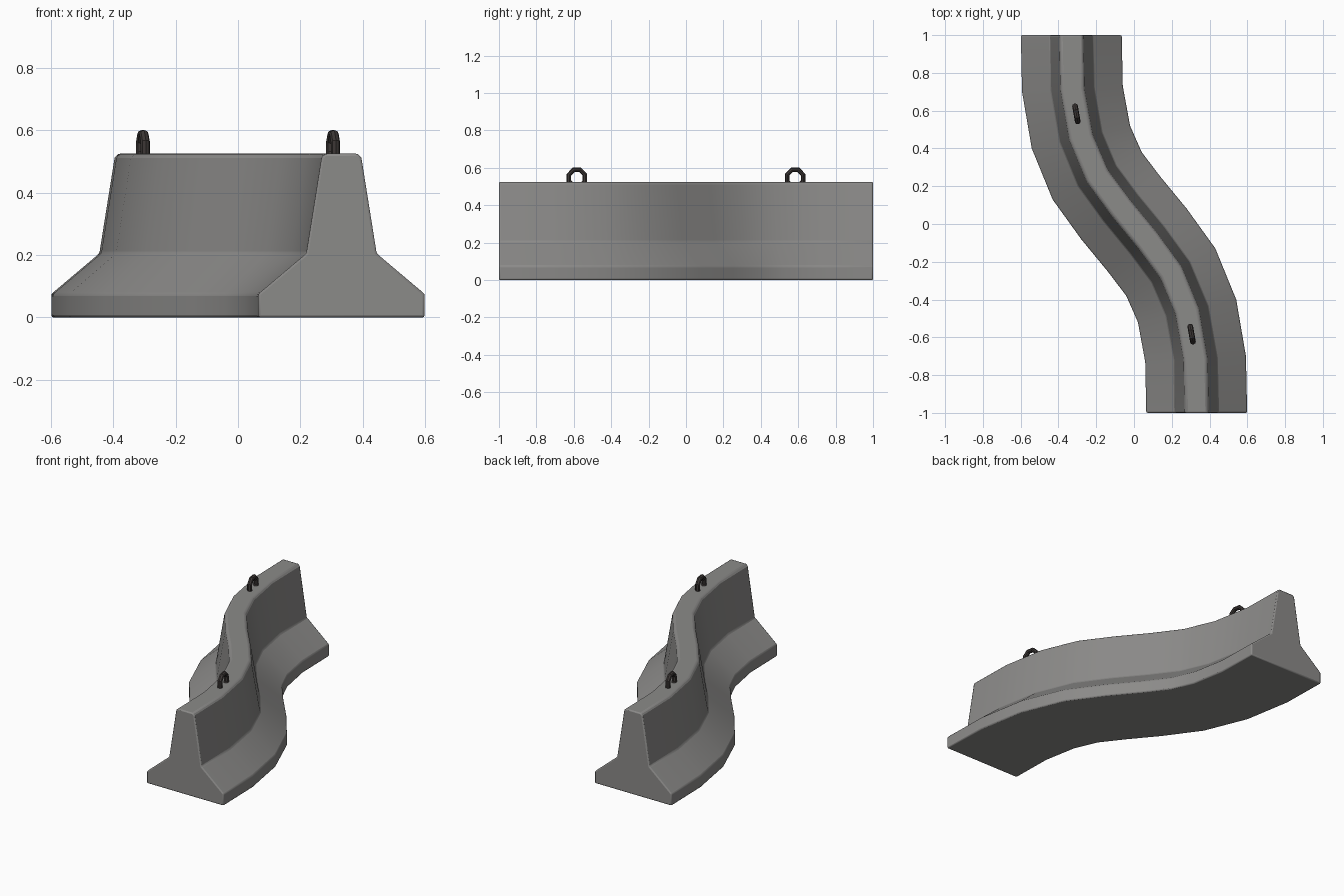
import bpy, bmesh, math
from mathutils import Vector

if "Cube" in bpy.data.objects:
    bpy.data.objects.remove(bpy.data.objects["Cube"])


def material(name, col):
    m = bpy.data.materials.new(name)
    m.diffuse_color = (*col, 1)
    m.use_nodes = True
    m.node_tree.nodes["Principled BSDF"].inputs["Base Color"].default_value = m.diffuse_color
    return m


concrete = material("concrete grey", (0.26, 0.256, 0.25))
steel = material("dark steel", (0.045, 0.038, 0.036))


def smooth(ob, deg):
    bpy.ops.object.select_all(action='DESELECT')
    ob.select_set(True)
    bpy.context.view_layer.objects.active = ob
    bpy.ops.object.shade_smooth_by_angle(angle=math.radians(deg))


# S-shaped centre line with sideways directions; second half is point-symmetric
half = [((0.332, -1.0), (1, 0)), ((0.326, -0.715), (0.53, 0.03)),
        ((0.281, -0.46), (0.52, 0.12)), ((0.195, -0.255), (0.47, 0.25)),
        ((0.07, -0.085), (0.42, 0.33))]
path = half + [((-p[0], -p[1]), d) for p, d in reversed(half)]

# barrier cross-section: right half, then mirrored
right = [(0.267, 0.0), (0.267, 0.075), (0.113, 0.205), (0.064, 0.512), (0.053, 0.525)]
profile = right + [(-w, z) for w, z in reversed(right)]

# barrier body swept along the path
bm = bmesh.new()
rings = []
for p, d in path:
    d = Vector(d).normalized()
    rings.append([bm.verts.new((p[0] + d.x * w, p[1] + d.y * w, z)) for w, z in profile])
n = len(profile)
for a, b in zip(rings, rings[1:]):
    for i in range(n):
        j = (i + 1) % n
        bm.faces.new((a[i], a[j], b[j], b[i]))
bm.faces.new(rings[0])
bm.faces.new(rings[-1])
bmesh.ops.recalc_face_normals(bm, faces=bm.faces)
me = bpy.data.meshes.new("barrier_body")
bm.to_mesh(me)
bm.free()
body = bpy.data.objects.new("barrier_body", me)
bpy.context.collection.objects.link(body)
me.materials.append(concrete)
smooth(body, 30)
bev = body.modifiers.new("soft edges", 'BEVEL')
bev.width = 0.007
bev.segments = 2
bev.limit_method = 'ANGLE'
bev.angle_limit = math.radians(32)

# lifting loops half sunk into the top
for s, name in ((1, "front_lifting_loop"), (-1, "back_lifting_loop")):
    bm = bmesh.new()
    R, r, M, K = 0.047, 0.013, 8, 8
    loops = []
    for i in range(M):
        t = 2 * math.pi * (i + 0.5) / M
        ring = []
        for k in range(K):
            u = 2 * math.pi * k / K
            q = R + r * math.cos(u)
            ring.append(bm.verts.new((r * 1.15 * math.sin(u), q * math.cos(t), q * math.sin(t))))
        loops.append(ring)
    for i in range(M):
        a, b = loops[i], loops[(i + 1) % M]
        for k in range(K):
            bm.faces.new((a[k], a[(k + 1) % K], b[(k + 1) % K], b[k]))
    bmesh.ops.recalc_face_normals(bm, faces=bm.faces)
    lm = bpy.data.meshes.new(name)
    bm.to_mesh(lm)
    bm.free()
    ob = bpy.data.objects.new(name, lm)
    bpy.context.collection.objects.link(ob)
    lm.materials.append(steel)
    ob.location = (0.305 * s, -0.583 * s, 0.545)
    ob.rotation_euler.z = math.radians(10)
    smooth(ob, 30)
